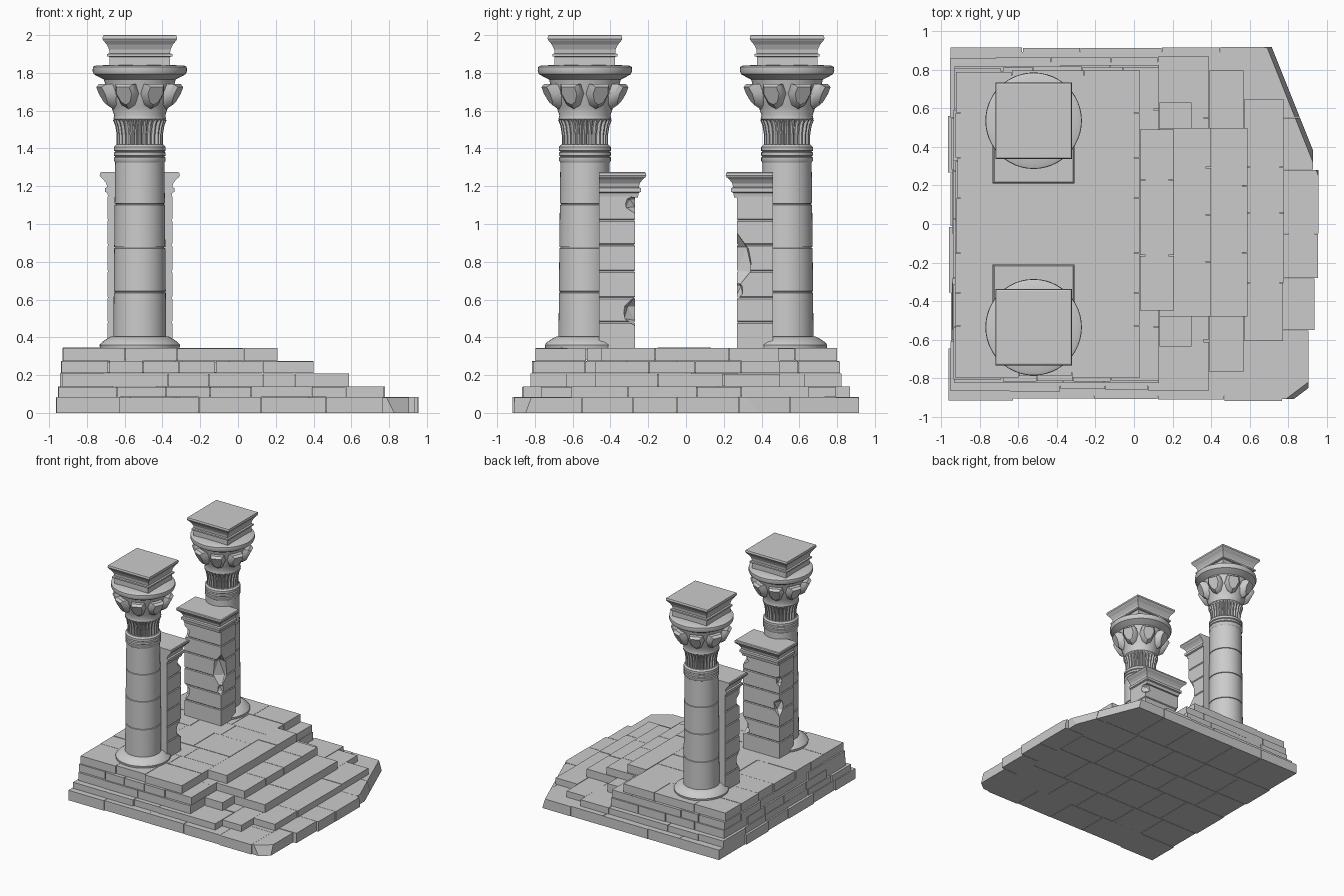
import bpy, bmesh, math, random
from mathutils import Vector

random.seed(4)
if "Cube" in bpy.data.objects:
    bpy.data.objects.remove(bpy.data.objects["Cube"])

stone = bpy.data.materials.new("grey stone")
stone.use_nodes = True
GREY = (0.6, 0.6, 0.6, 1)
stone.diffuse_color = GREY
stone.node_tree.nodes["Principled BSDF"].inputs["Base Color"].default_value = GREY


def finish(name, bm, smooth=False):
    bmesh.ops.recalc_face_normals(bm, faces=bm.faces)
    mesh = bpy.data.meshes.new(name)
    bm.to_mesh(mesh)
    bm.free()
    mesh.materials.append(stone)
    obj = bpy.data.objects.new(name, mesh)
    bpy.context.collection.objects.link(obj)
    if smooth:
        bpy.ops.object.select_all(action="DESELECT")
        obj.select_set(True)
        bpy.context.view_layer.objects.active = obj
        bpy.ops.object.shade_smooth_by_angle(angle=math.radians(35))
    return obj


def loft(bm, rings):
    """Skin a stack of equal point rings and cap both ends."""
    loops = [[bm.verts.new(p) for p in ring] for ring in rings]
    n = len(loops[0])
    for a, b in zip(loops, loops[1:]):
        for i in range(n):
            j = (i + 1) % n
            bm.faces.new((a[i], a[j], b[j], b[i]))
    bm.faces.new(loops[0][::-1])
    bm.faces.new(loops[-1])


def rect(x0, x1, y0, y1, z):
    return [(x0, y0, z), (x1, y0, z), (x1, y1, z), (x0, y1, z)]


def box(bm, x0, x1, y0, y1, z0, z1):
    loft(bm, [rect(x0, x1, y0, y1, z0), rect(x0, x1, y0, y1, z1)])


def circle(cx, cy, r, z, n=48, rib=0):
    pts = []
    for i in range(n):
        a = math.tau * i / n
        rr = r - rib * (i % 4 > 1)
        pts.append((cx + rr * math.cos(a), cy + rr * math.sin(a), z))
    return pts


# Stepped platform: each course is a group of jittered blocks over a core
GAP = 0.0015


def worn(v):
    return v * (1 - random.random() * 0.016) if abs(v) > 0.6 else v


def cuts(a, b, n):
    step = (b - a) / n
    inner = [a + step * (i + random.uniform(-0.2, 0.2)) for i in range(1, n)]
    return [a] + inner + [b]


def course(bm, z0, z1, x0, x1, y0, y1, nx, ny):
    box(bm, x0 + 0.03, x1 - 0.03, y0 + 0.03, y1 - 0.03, z0 + 0.004, z1 - 0.006)
    ys = cuts(y0, y1, ny)
    for ya, yb in zip(ys, ys[1:]):
        xs = cuts(x0, x1, nx)
        for xa, xb in zip(xs, xs[1:]):
            box(bm, worn(xa) + GAP, worn(xb) - GAP, worn(ya) + GAP, worn(yb) - GAP,
                z0, z1 - random.random() * 0.003)


levels = [0, 0.085, 0.14, 0.21, 0.275, 0.345]
layers = [
    [(-0.965, 0.78, -0.92, 0.92, 5, 6), (0.77, 0.91, -0.91, -0.55, 1, 1),
     (0.77, 0.94, -0.55, -0.28, 1, 1), (0.77, 0.965, -0.28, 0.28, 1, 2),
     (0.77, 0.93, 0.28, 0.55, 1, 1), (0.77, 0.91, 0.55, 0.91, 1, 1)],
    [(-0.955, 0.39, -0.87, 0.87, 5, 6), (0.39, 0.57, -0.78, 0.8, 1, 5),
     (0.57, 0.785, -0.61, 0.65, 1, 4)],
    [(-0.945, 0.13, -0.83, 0.83, 4, 6), (0.13, 0.3, -0.64, 0.63, 1, 4),
     (0.3, 0.59, -0.48, 0.5, 1, 3)],
    [(-0.94, 0.13, -0.82, 0.82, 5, 6), (0.13, 0.4, -0.48, 0.5, 1, 4)],
    [(-0.93, 0.03, -0.8, 0.8, 3, 7), (0.03, 0.21, -0.45, 0.49, 1, 3)],
]
for k, strips in enumerate(layers):
    bm = bmesh.new()
    for s in strips:
        course(bm, levels[k], levels[k + 1], *s)
    if k == 0:
        # Broken front corners of the lowest course
        for point, normal in (((0.85, -0.86, 0.08), (0.6, -0.8, 0.3)),
                              ((0.78, 0.895, 0.08), (0.2, 1, 0.3)),
                              ((0.96, 0.24, 0.08), (1, 0.4, 0.3))):
            geom = bm.verts[:] + bm.edges[:] + bm.faces[:]
            bmesh.ops.bisect_plane(bm, geom=geom, plane_co=point, plane_no=normal, clear_outer=True)
            rim = [e for e in bm.edges if e.is_boundary]
            bmesh.ops.holes_fill(bm, edges=rim)
    finish("platform_course_" + str(k + 1), bm)


# Columns
CX, CY = -0.52, 0.535
BASE = [(0.21, 0.34), (0.213, 0.36), (0.2, 0.375), (0.17, 0.395), (0.15, 0.405)]
RINGS = [(0.13, 1.325), (0.137, 1.335), (0.137, 1.352), (0.129, 1.357), (0.137, 1.362),
         (0.137, 1.378), (0.129, 1.383), (0.137, 1.388), (0.137, 1.408), (0.125, 1.42)]
BELL = [(0.125, 1.54), (0.14, 1.555), (0.135, 1.575), (0.15, 1.62), (0.165, 1.67),
        (0.178, 1.72), (0.19, 1.765), (0.22, 1.78), (0.243, 1.793), (0.25, 1.81),
        (0.248, 1.832), (0.235, 1.838), (0.17, 1.842)]
ABACUS = [(0.16, 1.835), (0.16, 1.885), (0.173, 1.888), (0.173, 1.9), (0.16, 1.903),
          (0.163, 1.925), (0.175, 1.95), (0.192, 1.97), (0.198, 1.98), (0.195, 1.997), (0.188, 2.0)]
LEAF = [(-0.05, 0.055), (0.05, 0.055), (0.06, 0.005), (0.035, -0.055),
        (0, -0.075), (-0.035, -0.055), (-0.06, 0.005)]


def turned(name, cy, profile):
    bm = bmesh.new()
    loft(bm, [circle(CX, cy, r, z) for r, z in profile])
    finish(name, bm, True)


def column(side, cy):
    turned(side + "_column_base", cy, BASE)

    # Shaft with narrow grooves between drums
    shaft = [(0.14, 0.4)]
    for z in (0.64, 0.875, 1.105):
        r = 0.14 - (z - 0.4) * 0.01
        shaft += [(r, z - 0.004), (r - 0.006, z - 0.002), (r - 0.006, z + 0.002), (r, z + 0.004)]
    turned(side + "_column_shaft", cy, shaft + [(0.13, 1.33)])
    turned(side + "_neck_rings", cy, RINGS)

    bm = bmesh.new()
    loft(bm, [circle(CX, cy, r, z, 112, 0.014)
              for r, z in ((0.122, 1.415), (0.122, 1.47), (0.13, 1.52), (0.142, 1.55))])
    finish(side + "_fluted_neck", bm)
    turned(side + "_capital_bell", cy, BELL)

    # Leaves around the capital
    bm = bmesh.new()
    for i in range(8):
        a = math.tau * (i + 0.5) / 8
        out, across = Vector((math.cos(a), math.sin(a), 0)), Vector((-math.sin(a), math.cos(a), 0))
        rings = []
        for grow, scale, lean in ((0.13, 1.0, 0.3), (0.19, 1.0, 0.45), (0.215, 0.72, 0.35)):
            rings.append([Vector((CX, cy, 1.685)) + out * (grow + v * lean)
                          + across * u * scale + Vector((0, 0, v * scale)) for u, v in LEAF])
        loft(bm, rings)
    finish(side + "_capital_leaves", bm, True)

    bm = bmesh.new()
    loft(bm, [rect(CX - h, CX + h, cy - h, cy + h, z) for h, z in ABACUS])
    finish(side + "_abacus", bm)


# Square pillars standing against the columns
CAP = [(-0.005, 1.14), (0, 1.165), (0.012, 1.17), (0.012, 1.19), (0, 1.195), (0.005, 1.215),
       (0.02, 1.235), (0.035, 1.248), (0.04, 1.258), (0.038, 1.27), (0.032, 1.275)]
HALF = 0.172


def chip(pillar, centre, size):
    bm = bmesh.new()
    bmesh.ops.create_icosphere(bm, subdivisions=1, radius=1)
    for v in bm.verts:
        v.co = Vector(centre) + Vector([c * s * random.uniform(0.85, 1.1) for c, s in zip(v.co, size)])
    cutter = finish("chip_cutter", bm)
    cutter.hide_render = True
    mod = pillar.modifiers.new("chip", "BOOLEAN")
    mod.operation, mod.object, mod.solver = "DIFFERENCE", cutter, "EXACT"
    bpy.context.view_layer.objects.active = pillar
    bpy.ops.object.modifier_apply(modifier=mod.name)
    bpy.data.objects.remove(cutter)


def pillar(side, s, chips):
    def ring(d, inner, z):
        return rect(CX - HALF - d, CX + HALF + d, s * 0.46, s * (inner - d), z)

    rings = [ring(0, 0.27, 0.34)]
    for z in (0.48, 0.61, 0.75, 0.89, 1.02):
        rings += [ring(0, 0.27, z - 0.006), ring(-0.005, 0.27, z), ring(0, 0.27, z + 0.006)]
    bm = bmesh.new()
    loft(bm, rings + [ring(0, 0.27, 1.145)])
    body = finish(side + "_pillar", bm)
    for end, z, width, height in chips:
        chip(body, (CX + end * HALF, s * 0.27, z), (width, width, height))

    bm = bmesh.new()
    loft(bm, [ring(d, 0.25, z) for d, z in CAP])
    finish(side + "_pillar_cap", bm)


for side, s in (("front", -1), ("back", 1)):
    column(side, s * CY)
pillar("front", -1, [(1, 0.53, 0.07, 0.08), (1, 1.11, 0.055, 0.05),
                     (-1, 0.78, 0.06, 0.08), (-1, 1.0, 0.04, 0.05)])
pillar("back", 1, [(1, 0.81, 0.09, 0.14), (1, 0.65, 0.04, 0.05),
                   (-1, 0.55, 0.05, 0.07), (-1, 1.05, 0.05, 0.06)])
